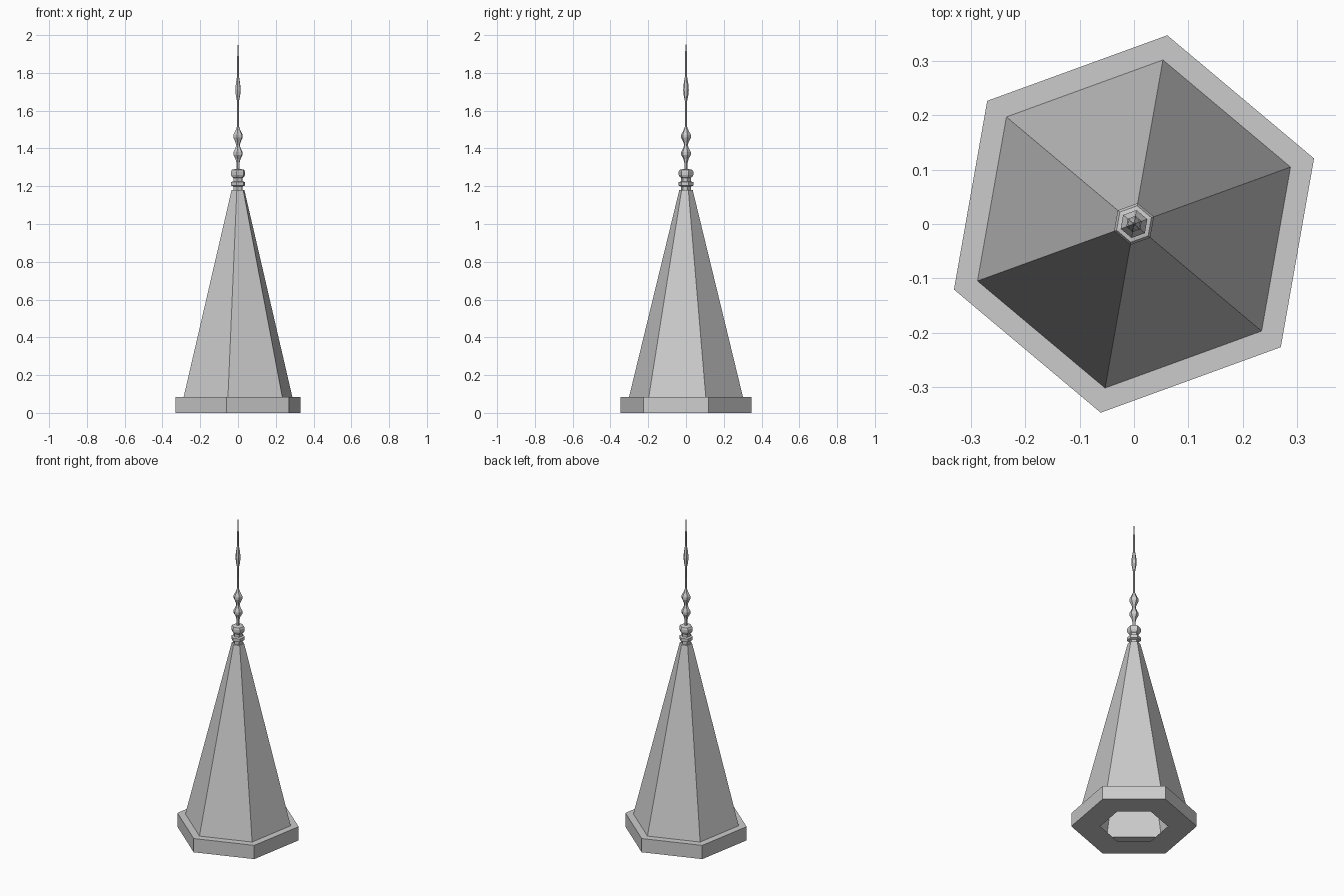
import bpy, bmesh
from math import cos, sin, radians

SIDES, TURN = 6, 20  # hexagonal plan, rotated 20 degrees


def lathe(name, profile):
    """Sweep a (radius, z) profile around z as a flat-faced hexagonal shell."""
    bm = bmesh.new()
    rings = []
    for r, z in profile:
        if r == 0:
            rings.append([bm.verts.new((0, 0, z))] * SIDES)
        else:
            angles = [radians(TURN + 360 * i / SIDES) for i in range(SIDES)]
            rings.append([bm.verts.new((r * cos(a), r * sin(a), z)) for a in angles])
    for lo, hi in zip(rings, rings[1:]):
        for i in range(SIDES):
            j = (i + 1) % SIDES
            quad = [lo[i], lo[j], hi[j], hi[i]]
            bm.faces.new(list(dict.fromkeys(quad)))
    mesh = bpy.data.meshes.new(name)
    bm.to_mesh(mesh)
    bm.free()
    obj = bpy.data.objects.new(name, mesh)
    bpy.context.collection.objects.link(obj)
    return obj


# Hollow eave with an open underside
lathe("eave", [(0.19, 0), (0.352, 0), (0.352, 0.085), (0.306, 0.085)])

# Tapering roof, open inside
lathe("spire_roof", [(0.306, 0.085), (0.036, 1.18), (0.022, 1.18)])

# Collar and rounded knob on the roof tip
lathe("collar", [(0.026, 1.18), (0.026, 1.199), (0.039, 1.203), (0.039, 1.222),
                 (0.026, 1.226), (0.026, 1.244), (0.034, 1.25), (0.039, 1.26),
                 (0.039, 1.277), (0.034, 1.287), (0.009, 1.292)])

# Rod with two beads
lathe("beaded_rod", [(0.009, 1.29), (0.009, 1.325), (0.014, 1.345), (0.026, 1.365),
                     (0.026, 1.38), (0.014, 1.403), (0.010, 1.417), (0.014, 1.432),
                     (0.026, 1.457), (0.026, 1.472), (0.014, 1.495), (0.006, 1.515)])

# Needle with a slender swelling
lathe("needle", [(0.006, 1.515), (0.005, 1.645), (0.012, 1.68), (0.015, 1.71),
                 (0.012, 1.745), (0.005, 1.785), (0.004, 1.92), (0.002, 1.925), (0, 1.98 + 0.02)])
